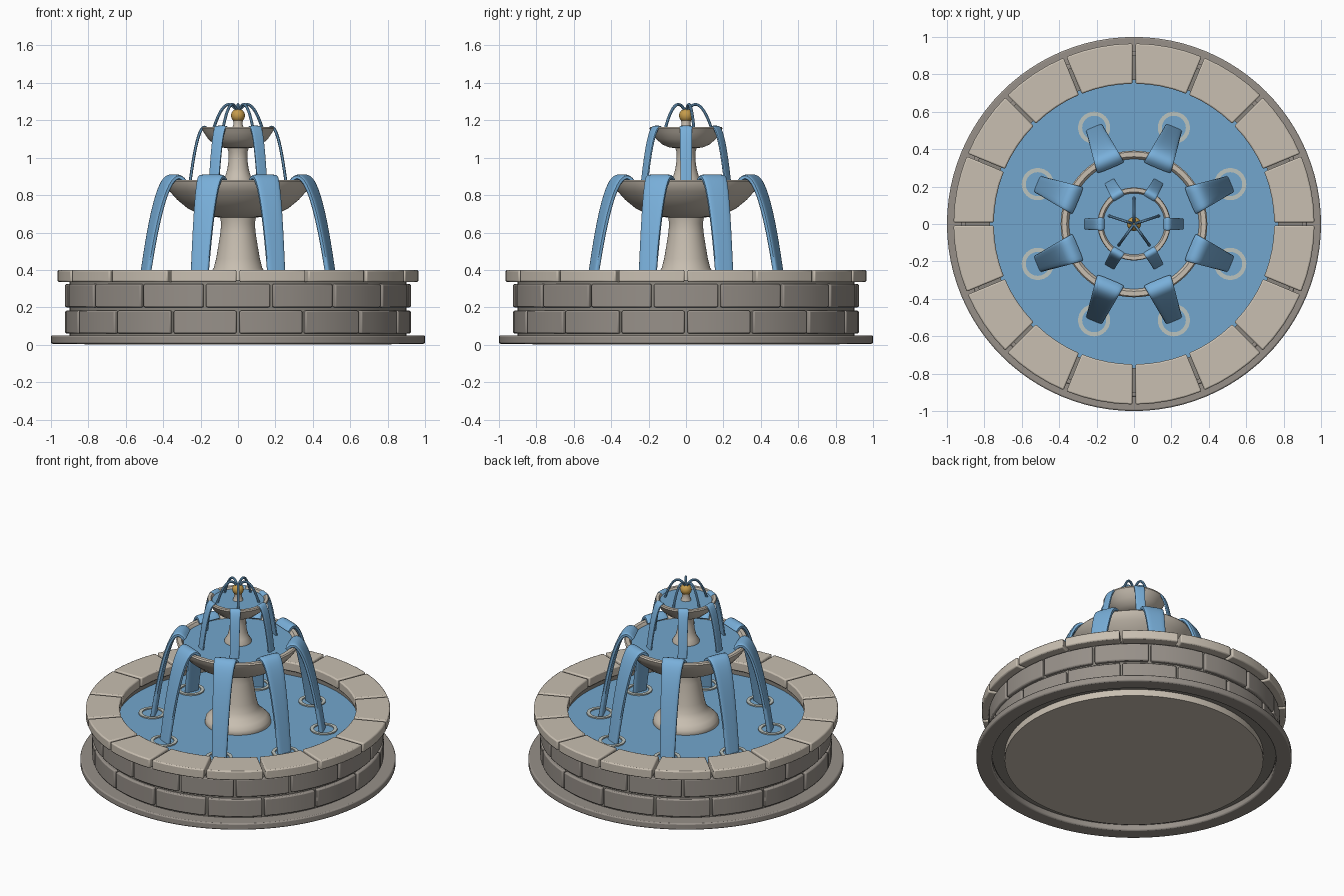
import bpy, bmesh
from math import sin, cos, pi, radians, copysign
from mathutils import Matrix, Vector

cube = bpy.data.objects.get("Cube")
if cube:
    bpy.data.objects.remove(cube)


def material(name, r, g, b):
    m = bpy.data.materials.new(name)
    m.use_nodes = True
    m.diffuse_color = (r, g, b, 1)
    bsdf = m.node_tree.nodes["Principled BSDF"]
    bsdf.inputs["Base Color"].default_value = (r, g, b, 1)
    bsdf.inputs["Roughness"].default_value = 0.7
    return m


LIGHT = material("light_stone", 0.58, 0.52, 0.44)
GREY = material("grey_stone", 0.31, 0.28, 0.25)
MORTAR = material("mortar", 0.26, 0.24, 0.21)
POOL = material("pool_water", 0.17, 0.38, 0.61)
JET = material("falling_water", 0.19, 0.43, 0.70)
FOAM = material("foam", 0.50, 0.55, 0.52)
GOLD = material("gold", 0.56, 0.33, 0.07)


def finish(bm, name, mat, smooth=True, bevel=0):
    bmesh.ops.remove_doubles(bm, verts=bm.verts, dist=1e-5)
    bmesh.ops.recalc_face_normals(bm, faces=bm.faces)
    mesh = bpy.data.meshes.new(name)
    bm.to_mesh(mesh)
    bm.free()
    mesh.materials.append(mat)
    ob = bpy.data.objects.new(name, mesh)
    bpy.context.collection.objects.link(ob)
    if bevel:
        mod = ob.modifiers.new("Bevel", "BEVEL")
        mod.width, mod.segments = bevel, 2
        mod.limit_method, mod.angle_limit = "ANGLE", radians(40)
    if smooth:
        bpy.ops.object.select_all(action="DESELECT")
        ob.select_set(True)
        bpy.context.view_layer.objects.active = ob
        bpy.ops.object.shade_smooth_by_angle(angle=radians(40))
    return ob


def skin(bm, rings, caps=True):
    """Join successive closed rings of vertices with quads."""
    n = len(rings[0])
    for a, b in zip(rings, rings[1:]):
        for i in range(n):
            j = (i + 1) % n
            bm.faces.new((a[i], a[j], b[j], b[i]))
    if caps:
        bm.faces.new(rings[0])
        bm.faces.new(rings[-1])


def lathe(name, profile, mat, closed=False, segs=64, center=(0, 0), bevel=0):
    bm = bmesh.new()
    rings = [[bm.verts.new((center[0] + r * cos(2 * pi * i / segs),
                            center[1] + r * sin(2 * pi * i / segs), z))
              for i in range(segs)] for r, z in profile]
    if closed:
        rings.append(rings[0])
    skin(bm, rings, caps=not closed)
    return finish(bm, name, mat, bevel=bevel)


def tube_ring(name, r0, r1, z0, z1, mat, **kw):
    return lathe(name, [(r0, z0), (r1, z0), (r1, z1), (r0, z1)], mat, True, **kw)


def block_course(name, count, offset, r0, r1, z0, z1, gap, mat, bevel):
    """Ring of separate curved stone blocks."""
    bm = bmesh.new()
    steps = 4
    for k in range(count):
        rings = []
        for s in range(steps + 1):
            t = 2 * pi * (k + offset) / count + 2 * pi / count * s / steps
            side = 1 - 2 * s / steps
            ring = []
            for r, z in ((r0, z0), (r1, z0), (r1, z1), (r0, z1)):
                a = t + side * gap / 2 / r
                ring.append(bm.verts.new((r * cos(a), r * sin(a), z)))
            rings.append(ring)
        skin(bm, rings)
    return finish(bm, name, mat, bevel=bevel)


def stream(name, angle, start, end, rise, width, thick, mat=JET, sides=16, power=0.45):
    """Sheet or jet of water swept along a falling arc."""
    bm = bmesh.new()
    (r0, z0), (r1, z1) = start, end
    fall = z0 - z1 + rise
    turn = Matrix.Rotation(angle, 3, "Z")
    rings, steps = [], 20
    for s in range(steps + 1):
        t = s / steps
        pos = Vector((r0 + (r1 - r0) * t, 0, z0 + rise * t - fall * t * t))
        tangent = Vector((r1 - r0, 0, rise - 2 * fall * t)).normalized()
        normal = Vector((-tangent.z, 0, tangent.x))
        w = width[0] + (width[1] - width[0]) * t
        ring = []
        for i in range(sides):
            a = 2 * pi * (i + 0.5) / sides
            u = copysign(abs(cos(a)) ** power, cos(a)) * w / 2
            v = copysign(abs(sin(a)) ** power, sin(a)) * thick / 2
            ring.append(bm.verts.new(turn @ (pos + normal * v + Vector((0, u, 0)))))
        rings.append(ring)
    skin(bm, rings)
    return finish(bm, name, mat)


# Basin: footing, core, brick courses and coping
tube_ring("footing_ring", 0.90, 1.0, 0.005, 0.05, GREY, segs=96, bevel=0.008)
lathe("basin_floor", [(0.82, 0), (0.82, 0.08)], LIGHT, segs=96)
tube_ring("mortar_wall", 0.77, 0.90, 0.045, 0.345, MORTAR, segs=96)
block_course("lower_bricks", 16, 0, 0.83, 0.925, 0.06, 0.182, 0.016, GREY, 0.008)
block_course("upper_bricks", 16, 0.5, 0.83, 0.925, 0.20, 0.325, 0.016, GREY, 0.008)
block_course("coping_stones", 16, 0, 0.75, 0.965, 0.335, 0.40, 0.016, LIGHT, 0.008)
lathe("basin_water", [(0.775, 0.27), (0.775, 0.30)], POOL, segs=96)

# Lower pedestal and bowl
lathe("lower_pedestal", [(0.195, 0.27), (0.21, 0.30), (0.205, 0.33), (0.18, 0.355),
                         (0.15, 0.38), (0.13, 0.41), (0.117, 0.46), (0.105, 0.53),
                         (0.094, 0.60), (0.09, 0.65), (0.098, 0.69)], LIGHT)
lathe("lower_bowl", [(0.09, 0.68), (0.15, 0.685), (0.21, 0.70), (0.27, 0.73),
                     (0.325, 0.775), (0.365, 0.82), (0.385, 0.85), (0.392, 0.872),
                     (0.385, 0.88), (0.36, 0.88), (0.35, 0.87), (0.34, 0.84)], LIGHT)
lathe("lower_bowl_water", [(0.345, 0.84), (0.352, 0.862)], POOL)

# Upper pedestal and bowl
lathe("upper_pedestal", [(0.085, 0.85), (0.085, 0.875), (0.068, 0.90), (0.057, 0.94),
                         (0.05, 0.99), (0.05, 1.03), (0.06, 1.06)], LIGHT, segs=40)
lathe("upper_bowl", [(0.05, 1.05), (0.09, 1.055), (0.125, 1.07), (0.16, 1.10),
                     (0.183, 1.135), (0.195, 1.155), (0.192, 1.165), (0.172, 1.165),
                     (0.165, 1.155), (0.16, 1.13)], LIGHT, segs=48)
lathe("upper_bowl_water", [(0.16, 1.13), (0.167, 1.152)], POOL, segs=48)

# Finial
lathe("finial_stem", [(0.036, 1.14), (0.03, 1.16), (0.024, 1.18), (0.026, 1.20)],
      LIGHT, segs=24)
ball = bmesh.new()
bmesh.ops.create_uvsphere(ball, u_segments=24, v_segments=14, radius=0.037,
                          matrix=Matrix.Translation((0, 0, 1.225)))
finish(ball, "finial_ball", GOLD)

# Thin top jets
for k in range(5):
    stream(f"top_jet_{k + 1}", pi / 2 + 2 * pi * k / 5, (0, 1.24), (0.142, 1.14),
           0.25, (0.016, 0.016), 0.016, sides=8, power=1)

# Sheets falling from the upper bowl
for k in range(6):
    stream(f"upper_stream_{k + 1}", 2 * pi * k / 6, (0.165, 1.152), (0.258, 0.855),
           0.14, (0.07, 0.06), 0.016)

# Sheets falling from the lower bowl, with foam rings where they land
for k in range(8):
    a = 2 * pi * (k + 0.5) / 8
    stream(f"lower_stream_{k + 1}", a, (0.335, 0.87), (0.548, 0.29), 0.30,
           (0.155, 0.095), 0.03)
    tube_ring(f"foam_ring_{k + 1}", 0.064, 0.086, 0.295, 0.308, FOAM, segs=32,
              center=(0.557 * cos(a), 0.557 * sin(a)))
